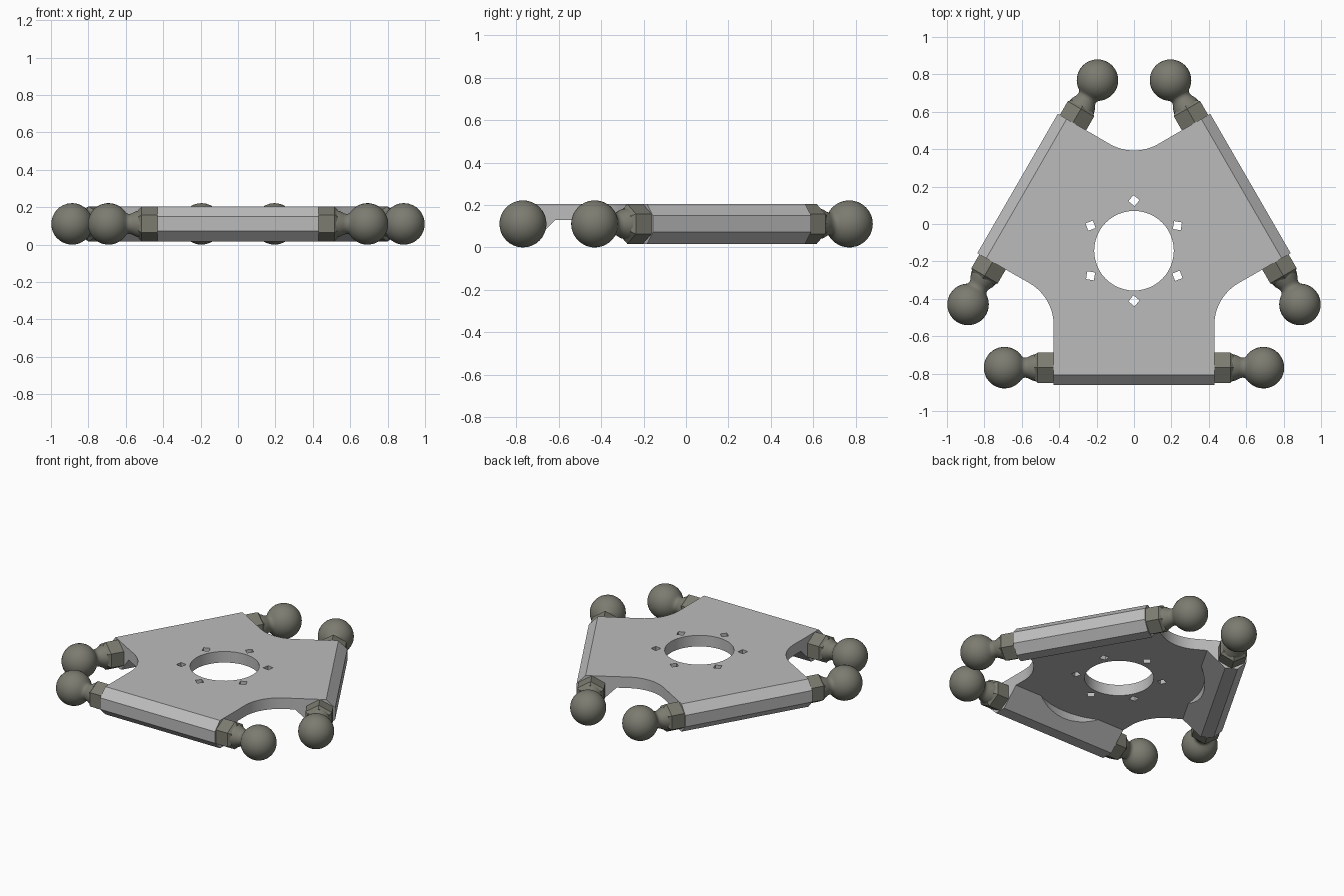
import bpy, bmesh
from math import sin, cos, pi, radians, tan
from mathutils import Matrix, Vector

if "Cube" in bpy.data.objects:
    bpy.data.objects.remove(bpy.data.objects["Cube"], do_unlink=True)

CENTRE_Y = -0.143          # centre of the threefold symmetry
MID_Z = 0.111              # height of the bar and stud axes
ARM = 0.625                # distance from centre to each bar axis
HALF = 0.43                # half length of a bar
APO = 0.094                # bar half thickness
TOP = MID_Z + APO
UNDER = 0.13               # underside of the plate


def material(name, colour):
    m = bpy.data.materials.new(name)
    m.use_nodes = True
    m.diffuse_color = (*colour, 1)
    m.node_tree.nodes["Principled BSDF"].inputs["Base Color"].default_value = (*colour, 1)
    return m


ALUMINIUM = material("light grey metal", (0.5, 0.5, 0.5))
STEEL = material("olive grey steel", (0.2, 0.2, 0.165))


def make_object(name, bm, mat):
    bmesh.ops.recalc_face_normals(bm, faces=bm.faces)
    mesh = bpy.data.meshes.new(name)
    bm.to_mesh(mesh)
    bm.free()
    mesh.materials.append(mat)
    obj = bpy.data.objects.new(name, mesh)
    bpy.context.collection.objects.link(obj)
    return obj


def prism(name, points, direction, mat=ALUMINIUM):
    """Extrude a closed outline along a direction."""
    bm = bmesh.new()
    face = bm.faces.new([bm.verts.new(p) for p in points])
    new = bmesh.ops.extrude_face_region(bm, geom=[face])["geom"]
    bmesh.ops.translate(bm, vec=direction,
                        verts=[v for v in new if isinstance(v, bmesh.types.BMVert)])
    return make_object(name, bm, mat)


def ring(radius, count, x=0, y=0, z=0, start=0):
    return [(x + radius * cos(start + 2 * pi * i / count),
             y + radius * sin(start + 2 * pi * i / count), z) for i in range(count)]


def lathe_x(name, profile, sides, mat):
    """Revolve (x, radius) pairs about the x axis, capping both ends."""
    bm = bmesh.new()
    loops = [[bm.verts.new((x, r * sin(2 * pi * i / sides), r * cos(2 * pi * i / sides)))
              for i in range(sides)] for x, r in profile]
    for a, b in zip(loops, loops[1:]):
        for i in range(sides):
            j = (i + 1) % sides
            bm.faces.new((a[i], a[j], b[j], b[i]))
    bm.faces.new(loops[0])
    bm.faces.new(loops[-1])
    return make_object(name, bm, mat)


def activate(obj):
    for o in bpy.context.selected_objects:
        o.select_set(False)
    obj.select_set(True)
    bpy.context.view_layer.objects.active = obj


def boolean(obj, other, operation):
    mod = obj.modifiers.new("boolean", "BOOLEAN")
    mod.operation, mod.object, mod.solver = operation, other, "EXACT"
    activate(obj)
    bpy.ops.object.modifier_apply(modifier=mod.name)
    bpy.data.objects.remove(other, do_unlink=True)


def turn(k):
    return Matrix.Rotation(radians(120 * k), 4, "Z")


# Plate outline: three arms joined by filleted corners
fillet, fillet_centre = 0.26, 0.796
outline = []
for k in range(3):
    outline += [turn(k) @ Vector((s * HALF, -0.6, UNDER)) for s in (-1, 1)]
    bisector = radians(120 * k - 30)
    for i in range(13):
        a = bisector + pi + radians(30 - 5 * i)
        outline.append(Vector((fillet_centre * cos(bisector) + fillet * cos(a),
                               fillet_centre * sin(bisector) + fillet * sin(a), UNDER)))
body = prism("mounting_plate", outline, (0, 0, TOP - UNDER))

# Octagonal edge bars, sloped into the plate underside
c = APO * tan(pi / 8)
slope_run = UNDER - (MID_Z - APO)
section = [(ARM + c, TOP), (ARM + APO, MID_Z + c), (ARM + APO, MID_Z - c),
           (ARM + c, MID_Z - APO), (ARM - c, MID_Z - APO),
           (ARM - c - slope_run, UNDER), (ARM - c - slope_run, TOP)]
for k in range(3):
    bar = prism("edge_bar", [(-HALF, -d, z) for d, z in section], (2 * HALF, 0, 0))
    bar.data.transform(turn(k))
    boolean(body, bar, "UNION")

# Round pocket underneath, centre bore and six small holes
boolean(body, prism("pocket_cutter", ring(0.526, 64, z=-0.1), (0, 0, UNDER + 0.1)), "DIFFERENCE")
boolean(body, prism("bore_cutter", ring(0.213, 48, z=-0.1), (0, 0, 0.5)), "DIFFERENCE")
for i in range(6):
    a = radians(30 + 60 * i)
    hole = ring(0.03, 4, 0.268 * cos(a), 0.268 * sin(a), -0.1, a + 0.1)
    boolean(body, prism("hole_cutter", hole, (0, 0, 0.5)), "DIFFERENCE")
body.location.y = CENTRE_Y
activate(body)
bpy.ops.object.shade_smooth_by_angle(angle=radians(25))

# Ball studs with hexagonal collars at both ends of each bar
ball_x, ball_r = 0.692, 0.111
neck = [(0.525, 0.073), (0.545, 0.068), (0.565, 0.057), (0.58, 0.053), (0.592, 0.055)]
ball = [(ball_x - ball_r * cos(a), ball_r * sin(a))
        for a in (radians(33 + 9 * i) for i in range(17))]
collar = [(HALF - 0.01, 0.094), (0.515, 0.094), (0.532, 0.076)]
for k in range(3):
    for side, label in ((1, "a"), (-1, "b")):
        place = (Matrix.Translation((0, CENTRE_Y, 0)) @ turn(k)
                 @ Matrix.Translation((0, -ARM, MID_Z)))
        for name, profile, sides in (("ball_stud", neck + ball, 32),
                                     ("hex_collar", collar, 6)):
            part = lathe_x(f"{name}_{k + 1}{label}",
                           [(side * x, r) for x, r in profile], sides, STEEL)
            part.matrix_world = place
            if name == "ball_stud":
                activate(part)
                bpy.ops.object.shade_smooth_by_angle(angle=radians(40))
